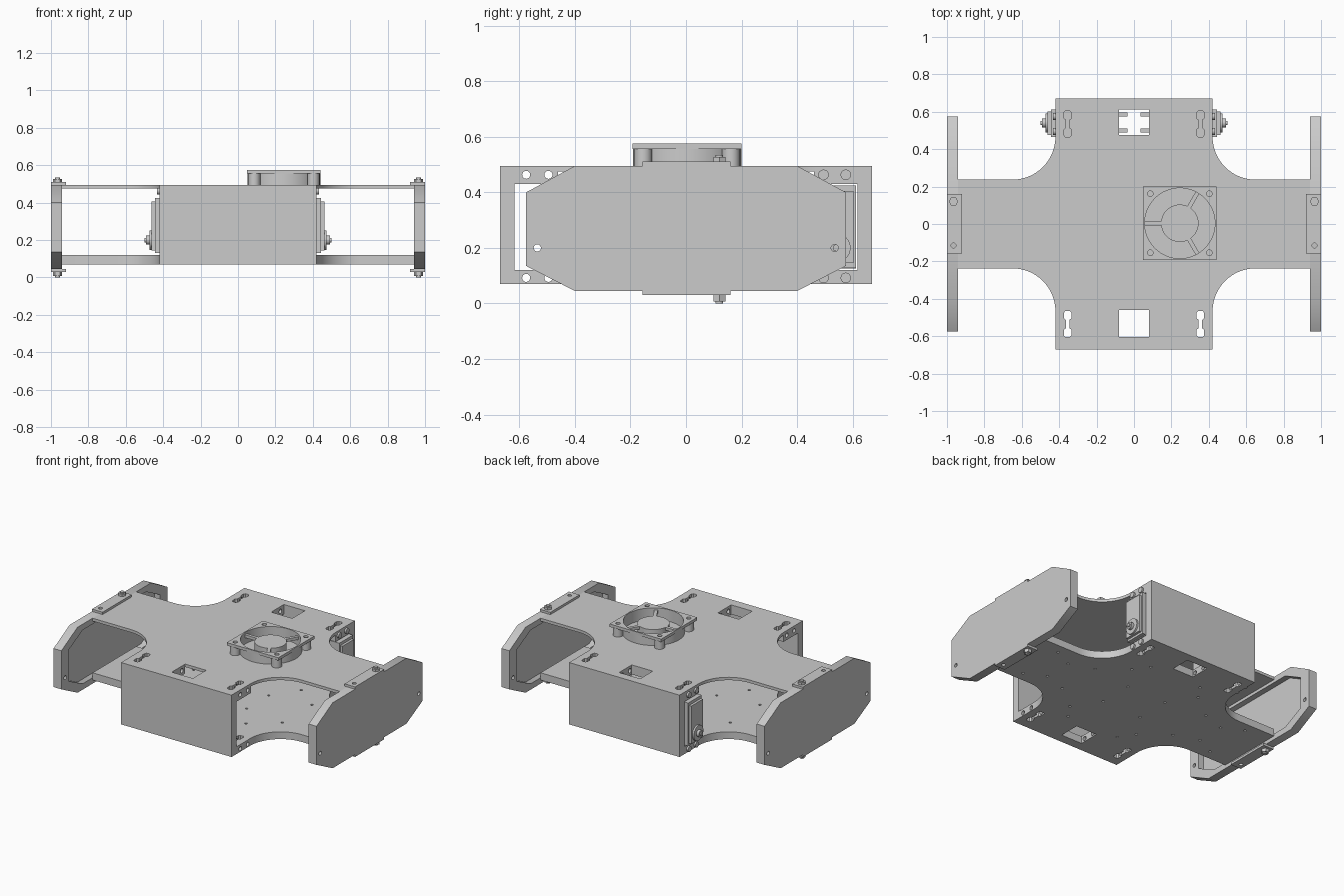
import bpy, bmesh
from math import sin, cos, pi, radians

if "Cube" in bpy.data.objects:
    bpy.data.objects.remove(bpy.data.objects["Cube"], do_unlink=True)

grey = bpy.data.materials.new("matte grey")
grey.use_nodes = True
grey.diffuse_color = (0.6, 0.6, 0.6, 1)
bsdf = next(n for n in grey.node_tree.nodes if n.type == 'BSDF_PRINCIPLED')
bsdf.inputs["Base Color"].default_value = grey.diffuse_color
bsdf.inputs["Roughness"].default_value = 0.6


def rect(a0, a1, b0, b1):
    return [(a0, b0), (a1, b0), (a1, b1), (a0, b1)]


def circle(a, b, r, n=32):
    return [(a + r * cos(2 * pi * i / n), b + r * sin(2 * pi * i / n)) for i in range(n)]


def solid(name, *prisms):
    """Join prisms, each (outline, low, high, axis), into one object."""
    bm = bmesh.new()
    for pts, lo, hi, axis in prisms:
        at = (lambda a, b, h: (a, b, h)) if axis == 'z' else (lambda a, b, h: (h, a, b))
        low = [bm.verts.new(at(a, b, lo)) for a, b in pts]
        high = [bm.verts.new(at(a, b, hi)) for a, b in pts]
        bm.faces.new(low[::-1])
        bm.faces.new(high)
        for i in range(len(pts)):
            j = (i + 1) % len(pts)
            bm.faces.new((low[i], low[j], high[j], high[i]))
    bmesh.ops.recalc_face_normals(bm, faces=bm.faces)
    mesh = bpy.data.meshes.new(name)
    bm.to_mesh(mesh)
    bm.free()
    mesh.materials.append(grey)
    ob = bpy.data.objects.new(name, mesh)
    bpy.context.collection.objects.link(ob)
    return ob


def activate(ob):
    bpy.ops.object.select_all(action='DESELECT')
    ob.select_set(True)
    bpy.context.view_layer.objects.active = ob


def cut(ob, *prisms):
    cutter = solid("cutter", *prisms)
    cutter.hide_render = True
    mod = ob.modifiers.new("cut", 'BOOLEAN')
    mod.operation, mod.solver, mod.object = 'DIFFERENCE', 'EXACT', cutter
    activate(ob)
    bpy.ops.object.modifier_apply(modifier=mod.name)
    bpy.data.objects.remove(cutter, do_unlink=True)


def smooth(ob):
    activate(ob)
    bpy.ops.object.shade_smooth_by_angle(angle=radians(30))


# Chassis: cross-shaped block with rounded inner corners
quarter = [(0.94, 0.237)]
quarter += [(0.65 + 0.23 * cos(t), 0.467 + 0.23 * sin(t))
            for t in (radians(270 - 90 * i / 16) for i in range(17))]
quarter += [(0.42, 0.67)]
half = quarter + [(-x, y) for x, y in reversed(quarter)]
cross = half + [(-x, -y) for x, y in half]
chassis = solid("chassis", (cross, 0.07, 0.495, 'z'))

# Hollow between the deck and the floor, open at the sides
ceiling = [(0.617, 0.43), (0.46, 0.43), (0.46, 0.475)]
cavity = [(-0.617, 0.12), (0.617, 0.12)] + ceiling + [(-y, z) for y, z in reversed(ceiling)]
cut(chassis, (cavity, -1.1, 1.1, 'x'))

# Windows and double slots through deck and floor
openings = [(rect(-0.08, 0.08, -0.605, -0.46), 0, 0.6, 'z'),
            (rect(-0.08, 0.08, 0.475, 0.612), 0, 0.6, 'z')]
edge = [(0.012, -0.07), (0.02, -0.06), (0.02, -0.03), (0.009, -0.022),
        (0.009, 0.022), (0.02, 0.03), (0.02, 0.06), (0.012, 0.07)]
bone = edge + [(-a, b) for a, b in reversed(edge)]
for sx in (-1, 1):
    for sy in (-1, 1):
        openings.append(([(a + sx * 0.355, b + sy * 0.535) for a, b in bone], 0, 0.6, 'z'))
cut(chassis, *openings)

# Side screw holes and small mounting holes in the floor
drills = [(circle(s * y, z, 0.0145, 16), -0.5, 0.5, 'x')
          for s in (-1, 1) for y in (0.495, 0.575) for z in (0.092, 0.463)]
cut(chassis, *drills)
floor_holes = [(circle(s * x, t * y, 0.009, 10), 0, 0.2, 'z')
               for s in (-1, 1) for t in (-1, 1)
               for x, y in ((0.15, 0.12), (0.27, 0.3), (0.45, 0.16), (0.62, 0.1), (0.76, 0.17), (0.2, 0.4))]
cut(chassis, *floor_holes)
smooth(chassis)

# End panels: chamfered trays with fixing tabs, bolts and gear motors on each side
corner = [(0.40, 0.045), (0.575, 0.135), (0.575, 0.40), (0.40, 0.495)]
octagon = corner + [(-y, z) for y, z in reversed(corner)]
recess = [(y * 0.86, 0.27 + (z - 0.27) * 0.82) for y, z in octagon]


def span(s, a, b):
    return min(s * a, s * b), max(s * a, s * b)


for s, side in ((1, "left"), (-1, "right")):
    panel = solid(side + "_end_panel", (octagon, *span(s, 0.94, 1.0), 'x'))
    cut(panel, (recess, *span(s, 0.9, 0.98), 'x'))
    cut(panel, *[(circle(y, 0.2, 0.013, 20), *span(s, 0.9, 1.1), 'x') for y in (-0.535, 0.535)])
    smooth(panel)

    tab = rect(*span(s, 0.92, 1.0), -0.157, 0.16)
    tabs = solid(side + "_panel_tabs", (tab, 0.495, 0.511, 'z'), (tab, 0.03, 0.046, 'z'))
    cut(tabs, (circle(s * 0.965, -0.115, 0.013, 16), 0, 0.6, 'z'))
    bolt = (s * 0.965, 0.12)
    smooth(solid(side + "_panel_bolts",
                 (circle(*bolt, 0.025, 6), 0.511, 0.527, 'z'),
                 (circle(*bolt, 0.014, 16), 0.527, 0.535, 'z'),
                 (circle(*bolt, 0.025, 6), 0.008, 0.03, 'z'),
                 (circle(*bolt, 0.014, 16), 0, 0.008, 'z')))

    # Gear motor in the rear bay
    face = [(0.42, 0.125), (0.462, 0.145), (0.462, 0.405), (0.42, 0.43)]
    smooth(solid(side + "_gear_motor",
                 (rect(0.465, 0.612, 0.125, 0.425), *span(s, 0.09, 0.42), 'x'),
                 (rect(0.465, 0.612, 0.13, 0.425), *span(s, 0.42, 0.445), 'x'),
                 (rect(0.475, 0.602, 0.145, 0.405), *span(s, 0.445, 0.462), 'x'),
                 (circle(0.54, 0.2, 0.052), *span(s, 0.462, 0.474), 'x')))
    smooth(solid(side + "_motor_shaft",
                 (circle(0.54, 0.2, 0.024, 20), *span(s, 0.474, 0.492), 'x'),
                 (circle(0.54, 0.2, 0.012, 16), *span(s, 0.492, 0.5), 'x')))
    smooth(solid(side + "_motor_terminals",
                 *[(rect(y - 0.01, y + 0.01, 0.26, 0.28), *span(s, 0.035, 0.09), 'x')
                   for y in (0.5, 0.585)]))
    smooth(solid(side + "_motor_screws",
                 *[(circle(y, z, 0.019, 16), *span(s, 0.41, 0.432), 'x')
                   for y in (0.495, 0.575) for z in (0.092, 0.463)]))

# Cooling fan: square flange, round barrel, corner posts, hub and spokes
fx, fy = 0.245, 0.004
bore = (circle(fx, fy, 0.188, 64), 0.4, 0.7, 'z')
corners = [(fx + a, fy + b) for a in (-0.158, 0.158) for b in (-0.158, 0.158)]
flange = solid("fan_flange", (rect(fx - 0.196, fx + 0.196, fy - 0.196, fy + 0.196), 0.555, 0.575, 'z'))
cut(flange, bore, *[(circle(*c, 0.015, 16), 0.4, 0.7, 'z') for c in corners])
smooth(flange)
barrel = solid("fan_barrel", (circle(fx, fy, 0.195, 64), 0.495, 0.555, 'z'))
cut(barrel, bore)
smooth(barrel)
posts = solid("fan_posts", *[(circle(*c, 0.032, 24), 0.495, 0.555, 'z') for c in corners])
cut(posts, *[(circle(*c, 0.015, 16), 0.4, 0.7, 'z') for c in corners])
smooth(posts)
smooth(solid("fan_hub", (circle(fx, fy, 0.1, 48), 0.495, 0.56, 'z')))
spokes = []
for angle in (60, 180, 300):
    c, s = cos(radians(angle)), sin(radians(angle))
    spokes.append(([(fx + u * c - v * s, fy + u * s + v * c)
                    for u, v in rect(0.095, 0.19, -0.011, 0.011)], 0.54, 0.56, 'z'))
solid("fan_spokes", *spokes)
